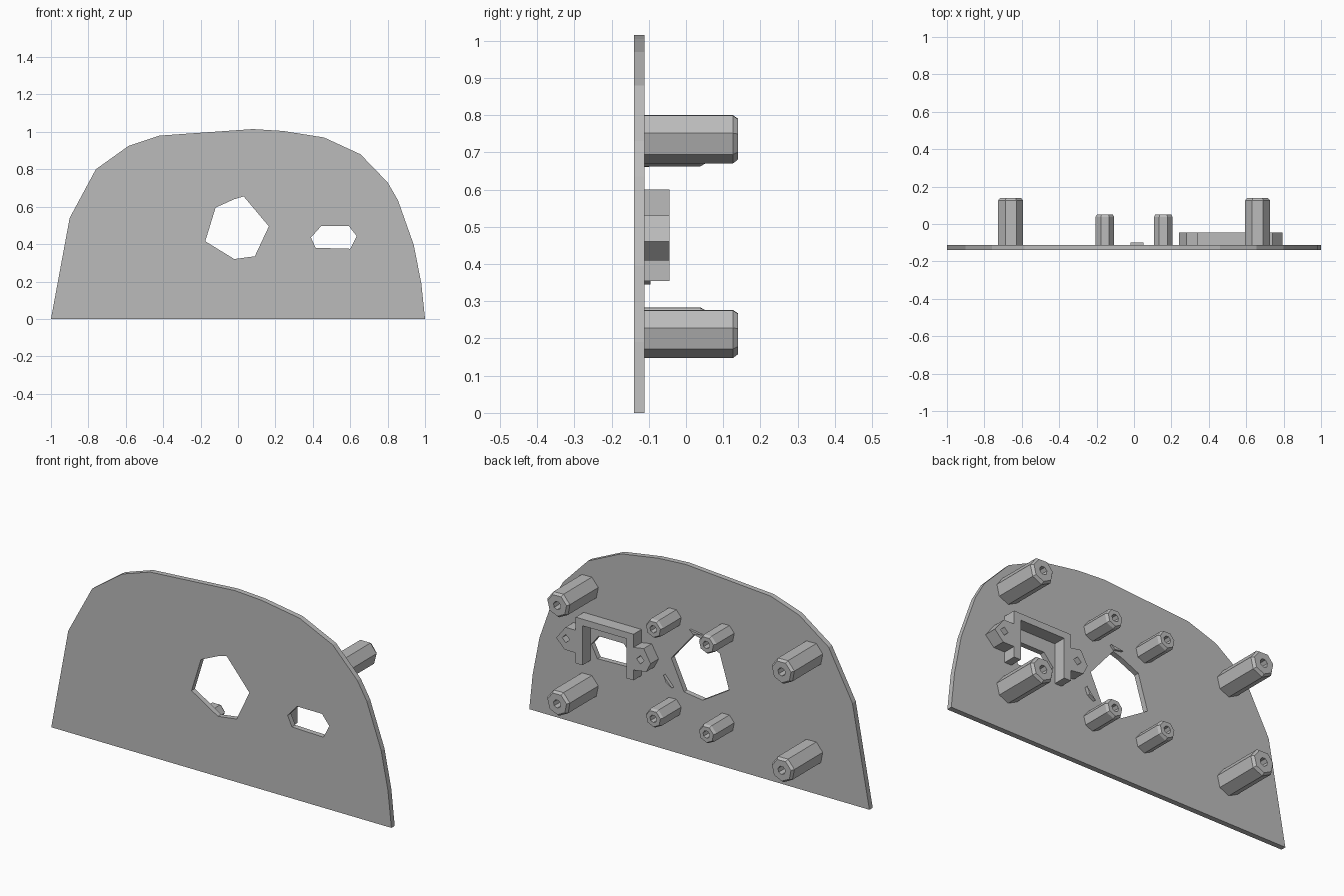
import bpy, bmesh, math
from mathutils import Vector

cube = bpy.data.objects.get("Cube")
if cube:
    bpy.data.objects.remove(cube, do_unlink=True)

grey = bpy.data.materials.new("plain_grey")
grey.use_nodes = True
COLOUR = (0.5, 0.5, 0.5, 1)
grey.diffuse_color = COLOUR
grey.node_tree.nodes["Principled BSDF"].inputs["Base Color"].default_value = COLOUR

FRONT, BACK = -0.14, -0.112


def add_mesh(name, mesh):
    ob = bpy.data.objects.new(name, mesh)
    bpy.context.collection.objects.link(ob)
    mesh.materials.clear()
    mesh.materials.append(grey)
    return ob


def slab(name, loops, y0, y1):
    """Extrude an x/z outline with holes between two y positions."""
    curve = bpy.data.curves.new(name, 'CURVE')
    curve.dimensions = '2D'
    curve.fill_mode = 'BOTH'
    curve.extrude = (y1 - y0) / 2
    for loop in loops:
        spline = curve.splines.new('POLY')
        spline.points.add(len(loop) - 1)
        for point, (x, z) in zip(spline.points, loop):
            point.co = (x, z, 0, 1)
        spline.use_cyclic_u = True
    temp = bpy.data.objects.new(name + "_curve", curve)
    bpy.context.collection.objects.link(temp)
    bpy.context.view_layer.update()
    graph = bpy.context.evaluated_depsgraph_get()
    mesh = bpy.data.meshes.new_from_object(temp.evaluated_get(graph))
    bpy.data.objects.remove(temp, do_unlink=True)
    bm = bmesh.new()
    bm.from_mesh(mesh)
    for v in bm.verts:
        v.co = Vector((v.co.x, (y0 + y1) / 2 - v.co.z, v.co.y))
    bmesh.ops.remove_doubles(bm, verts=bm.verts, dist=0.0002)
    bmesh.ops.recalc_face_normals(bm, faces=bm.faces)
    bm.to_mesh(mesh)
    bm.free()
    for p in mesh.polygons:
        p.use_smooth = False
    return add_mesh(name, mesh)


def post(name, x, z, radius, tip, hole, sides=7, turn=0.0):
    """Faceted standoff with a chamfered end and a blind screw hole."""
    bm = bmesh.new()
    profile = [(radius, BACK - 0.005, sides), (radius, tip - 0.014, sides),
               (radius * 0.84, tip, sides), (hole, tip, sides),
               (hole, tip - 0.08, sides)]
    rings = []
    for r, y, n in profile:
        angles = [turn + math.tau * i / n for i in range(n)]
        rings.append([bm.verts.new((x + r * math.cos(a), y, z + r * math.sin(a)))
                      for a in angles])
    for a, b in zip(rings, rings[1:]):
        for i in range(sides):
            j = (i + 1) % sides
            bm.faces.new((a[i], a[j], b[j], b[i]))
    bm.faces.new(rings[0])
    bm.faces.new(rings[-1])
    bmesh.ops.recalc_face_normals(bm, faces=bm.faces)
    mesh = bpy.data.meshes.new(name)
    bm.to_mesh(mesh)
    bm.free()
    return add_mesh(name, mesh)


def ring(x, z, r, n):
    return [(x + r * math.cos(math.tau * i / n), z + r * math.sin(math.tau * i / n))
            for i in range(n)]


# Arched panel with a round opening and a slot
arch = [(-1, 0), (-.9, .54), (-.76, .8), (-.585, .925), (-.42, .98), (.08, 1.015),
        (.24, 1.005), (.46, .97), (.655, .88), (.8, .73), (.855, .635),
        (.94, .395), (.98, .19), (1, 0)]
opening = [(-.12, .595), (-.02, .64), (.03, .655), (.06, .62), (.165, .495),
           (.09, .335), (-.02, .32), (-.175, .415)]
slot = [(.39, .435), (.445, .497), (.592, .497), (.635, .443), (.6, .375), (.415, .38)]
slab("panel", [arch, opening, slot], FRONT, BACK)

# Bracket around the slot: open frame with an ear on each side
frame = [(.68, .6), (.34, .6), (.34, .53), (.28, .54), (.24, .47), (.265, .42),
         (.34, .41), (.34, .355), (.38, .355), (.38, .565), (.64, .565), (.64, .355),
         (.68, .355), (.68, .41), (.745, .41), (.795, .46), (.74, .53), (.68, .53)]
slab("slot_bracket", [frame, ring(.3, .475, .022, 4), ring(.738, .47, .022, 4)],
     BACK - 0.004, -0.045)

# Mounting posts, four long at the sides and four short round the opening
for side, sx in (("left", 1), ("right", -1)):
    for level, z_long, z_short in (("lower", .215, .237), ("upper", .738, .713)):
        post(f"{side}_{level}_long_post", sx * .66, z_long, .068, .14, .022, turn=.2)
        post(f"{side}_{level}_short_post", sx * .156, z_short, .051, .052, .02, turn=.2)

# Small raised marks beside the opening
slab("upper_mark", [[(.05, .68), (-.02, .67), (.03, .66)]], BACK - 0.002, -0.1)
slab("side_mark", [[(.2, .4), (.15, .345), (.185, .365)]], BACK - 0.002, -0.095)
